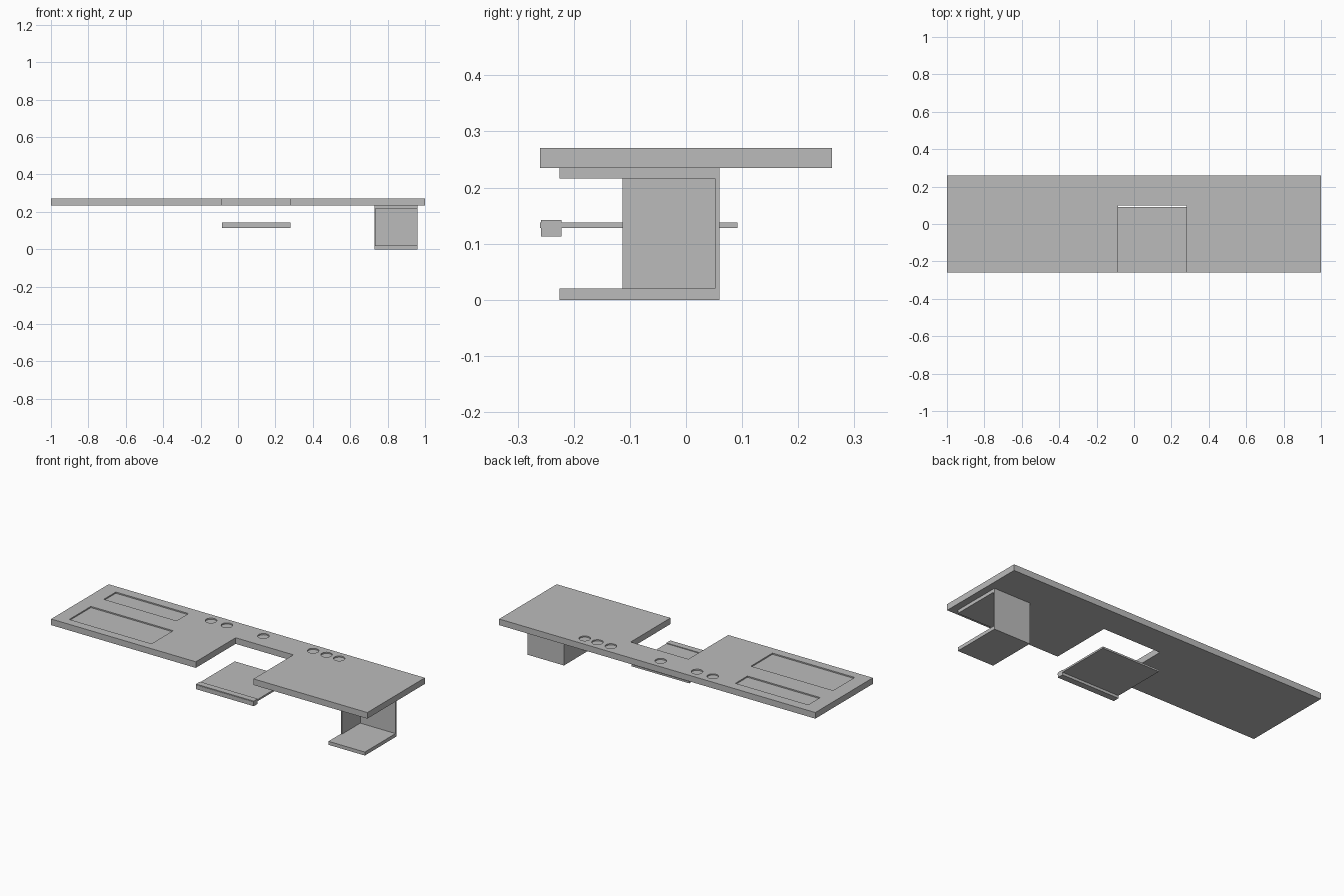
import bpy
import bmesh
from mathutils import Matrix, Vector

if "Cube" in bpy.data.objects:
    bpy.data.objects.remove(bpy.data.objects["Cube"], do_unlink=True)

grey = bpy.data.materials.new("plain_grey")
grey.use_nodes = True
grey.diffuse_color = (0.5, 0.5, 0.5, 1)
grey.node_tree.nodes["Principled BSDF"].inputs["Base Color"].default_value = (0.5, 0.5, 0.5, 1)


def add_box(bm, x, y, z):
    """Add a box spanning the given (low, high) ranges."""
    size = Vector(r[1] - r[0] for r in (x, y, z))
    centre = Vector((r[0] + r[1]) / 2 for r in (x, y, z))
    bmesh.ops.create_cube(bm, size=1, matrix=Matrix.Translation(centre) @ Matrix.Diagonal(size.to_4d()))


def finish(name, bm):
    bmesh.ops.recalc_face_normals(bm, faces=bm.faces)
    mesh = bpy.data.meshes.new(name)
    bm.to_mesh(mesh)
    bm.free()
    mesh.materials.append(grey)
    obj = bpy.data.objects.new(name, mesh)
    bpy.context.collection.objects.link(obj)
    return obj


def box(name, x, y, z):
    bm = bmesh.new()
    add_box(bm, x, y, z)
    return finish(name, bm)


# Tabletop slab with a rectangular notch in the front edge
BOTTOM, TOP, DEPTH = 0.235, 0.27, 0.26
outline = [(-1, -DEPTH), (-0.085, -DEPTH), (-0.085, 0.1), (0.28, 0.1),
           (0.28, -DEPTH), (1, -DEPTH), (1, DEPTH), (-1, DEPTH)]
bm = bmesh.new()
face = bm.faces.new([bm.verts.new((x, y, BOTTOM)) for x, y in outline])
slab = bmesh.ops.extrude_face_region(bm, geom=[face])
bmesh.ops.translate(bm, vec=(0, 0, TOP - BOTTOM),
                    verts=[v for v in slab["geom"] if isinstance(v, bmesh.types.BMVert)])
tabletop = finish("tabletop", bm)

# Shallow trays and round dishes sunk into the top
RECESS = 0.007
bm = bmesh.new()
for x, y in (((-0.915, -0.455), (0.095, 0.203)), ((-0.92, -0.40), (-0.21, -0.015))):
    add_box(bm, x, y, (TOP - RECESS, TOP + 0.02))
for x in (-0.31, -0.21, 0.02, 0.335, 0.42, 0.5):
    bmesh.ops.create_cone(bm, cap_ends=True, segments=32, radius1=0.03, radius2=0.03, depth=0.04,
                          matrix=Matrix.Translation((x, 0.2, TOP - RECESS + 0.02)))
cutter = finish("recess_cutter", bm)
cutter.hide_render = True
cut = tabletop.modifiers.new("recesses", "BOOLEAN")
cut.operation = "DIFFERENCE"
cut.solver = "EXACT"
cut.object = cutter
baked = bpy.data.meshes.new_from_object(tabletop.evaluated_get(bpy.context.evaluated_depsgraph_get()))
tabletop.modifiers.clear()
tabletop.data = baked
bpy.data.objects.remove(cutter, do_unlink=True)

# Keyboard shelf below the notch, with a rounded-off front lip
box("keyboard_shelf", (-0.085, 0.28), (-0.26, 0.092), (0.128, 0.138))
box("keyboard_shelf_lip", (-0.085, 0.28), (-0.258, -0.222), (0.113, 0.142))

# Hanging holder, open to the front and outer side
for name, z in (("holder_base", (0, 0.02)), ("holder_top", (0.216, BOTTOM))):
    box(name, (0.73, 0.96), (-0.225, 0.06), z)
box("holder_side", (0.73, 0.737), (-0.113, 0.052), (0.02, 0.216))
box("holder_back", (0.73, 0.96), (0.052, 0.06), (0.02, 0.216))
